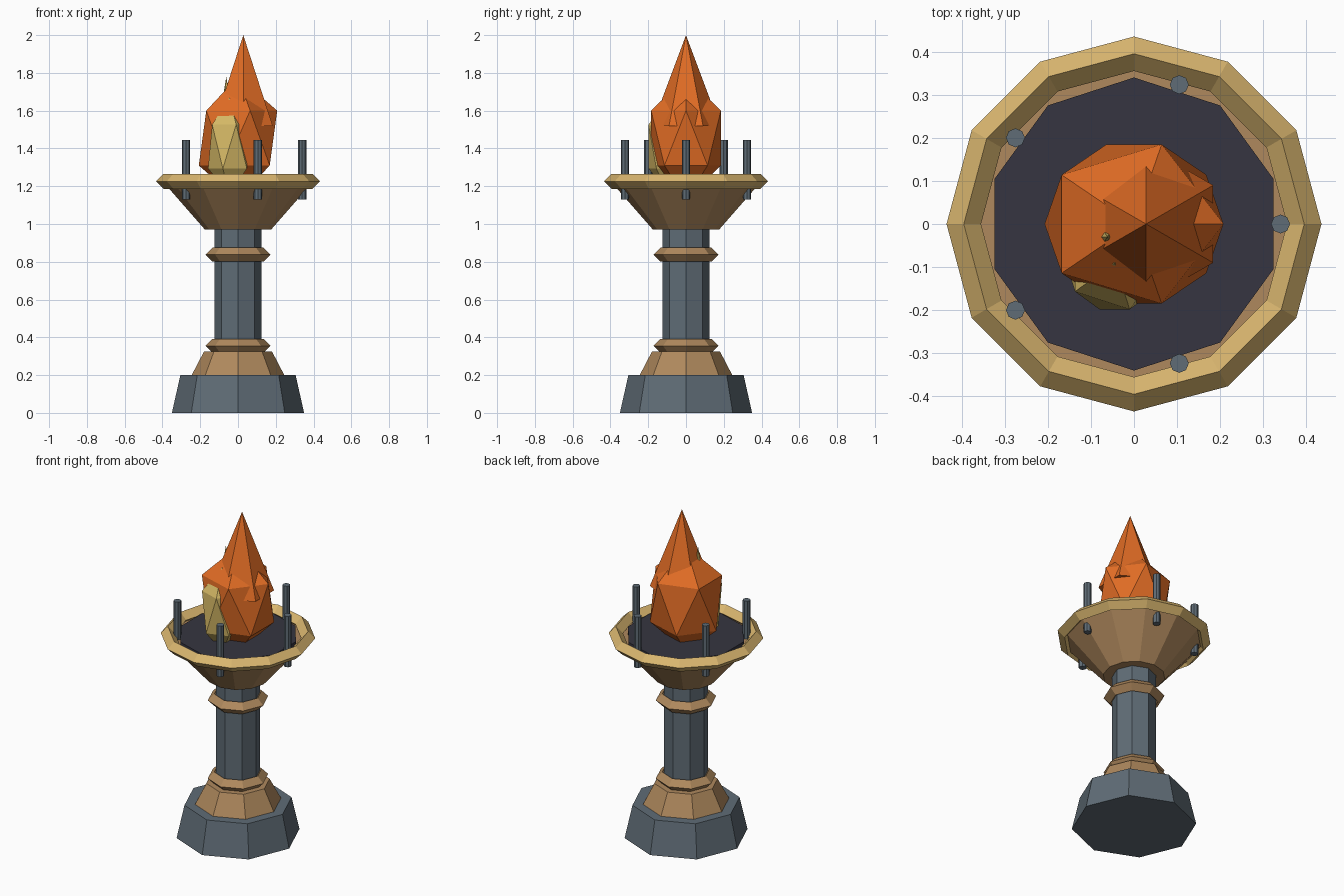
import bpy, bmesh
from math import cos, sin, pi, radians
from mathutils import Matrix

if "Cube" in bpy.data.objects:
    bpy.data.objects.remove(bpy.data.objects["Cube"])


def material(name, rgb):
    mat = bpy.data.materials.new(name)
    mat.use_nodes = True
    colour = (*rgb, 1)
    mat.diffuse_color = colour
    mat.node_tree.nodes["Principled BSDF"].inputs["Base Color"].default_value = colour
    return mat


STONE = material("slate stone", (0.115, 0.15, 0.18))
BRONZE = material("bronze", (0.43, 0.25, 0.11))
GOLD = material("pale gold", (0.70, 0.47, 0.16))
COAL = material("dark coal", (0.037, 0.036, 0.052))
ORANGE = material("flame orange", (0.75, 0.15, 0.018))
YELLOW = material("flame yellow", (0.66, 0.48, 0.13))


def finish(name, bm, mat):
    bmesh.ops.recalc_face_normals(bm, faces=bm.faces)
    mesh = bpy.data.meshes.new(name)
    bm.to_mesh(mesh)
    bm.free()
    mesh.materials.append(mat)
    obj = bpy.data.objects.new(name, mesh)
    bpy.context.collection.objects.link(obj)
    return obj


def lathe(name, profile, sides, mat, centre=(0, 0), turn=0, ring=False):
    """Spin (radius, height) points; a ring joins its last point to its first."""
    bm = bmesh.new()
    loops = []
    for r, z in profile:
        angles = [radians(turn) + 2 * pi * i / sides for i in range(sides)]
        loops.append([bm.verts.new((centre[0] + r * cos(a), centre[1] + r * sin(a), z))
                      for a in angles])
    pairs = list(zip(loops, loops[1:]))
    if ring:
        pairs.append((loops[-1], loops[0]))
    else:
        bm.faces.new(loops[0])
        bm.faces.new(loops[-1])
    for low, high in pairs:
        for i in range(sides):
            j = (i + 1) % sides
            bm.faces.new((low[i], low[j], high[j], high[i]))
    bmesh.ops.remove_doubles(bm, verts=bm.verts, dist=0.0001)
    return finish(name, bm, mat)


def diamond_ring(name, radius, half, z, sides, mat):
    points = [(radius + half, z), (radius, z + half), (radius - half, z), (radius, z - half)]
    return lathe(name, points, sides, mat, ring=True)


def gem(name, centre, size, mat):
    bm = bmesh.new()
    bmesh.ops.create_icosphere(bm, subdivisions=1, radius=1)
    bm.transform(Matrix.Translation(centre) @ Matrix.Diagonal((*size, 1)))
    return finish(name, bm, mat)


# Pedestal
lathe("base", [(0.35, 0), (0.305, 0.2)], 8, STONE)
lathe("base_step", [(0.245, 0.2), (0.18, 0.325)], 8, BRONZE)
lathe("column", [(0.125, 0.32), (0.125, 0.98)], 8, STONE)
diamond_ring("lower_collar", 0.135, 0.037, 0.355, 8, BRONZE)
diamond_ring("upper_collar", 0.135, 0.037, 0.838, 8, BRONZE)

# Bowl, rim and coal bed
lathe("bowl", [(0.175, 0.97), (0.385, 1.21)], 12, BRONZE)
diamond_ring("bowl_rim", 0.395, 0.04, 1.226, 12, GOLD)
lathe("coal_bed", [(0.34, 1.19), (0.34, 1.235)], 10, COAL, turn=18)

# Rods standing around the rim
for k in range(5):
    a = 2 * pi * k / 5
    lathe(f"rod_{k + 1}", [(0.022, 1.13), (0.022, 1.445)], 8, STONE,
          centre=(0.34 * cos(a), 0.34 * sin(a)))

# Flames
gem("flame_body", (0, 0, 1.455), (0.232, 0.217, 0.325), ORANGE)
lathe("flame_spire", [(0.18, 1.52), (0, 2)], 6, ORANGE, centre=(0.028, 0), turn=30)
gem("side_flame", (-0.045, -0.09, 1.41), (0.127, 0.127, 0.26), YELLOW)
lathe("side_flame_tip", [(0.055, 1.45), (0, 1.78)], 6, YELLOW, centre=(-0.062, -0.03))
